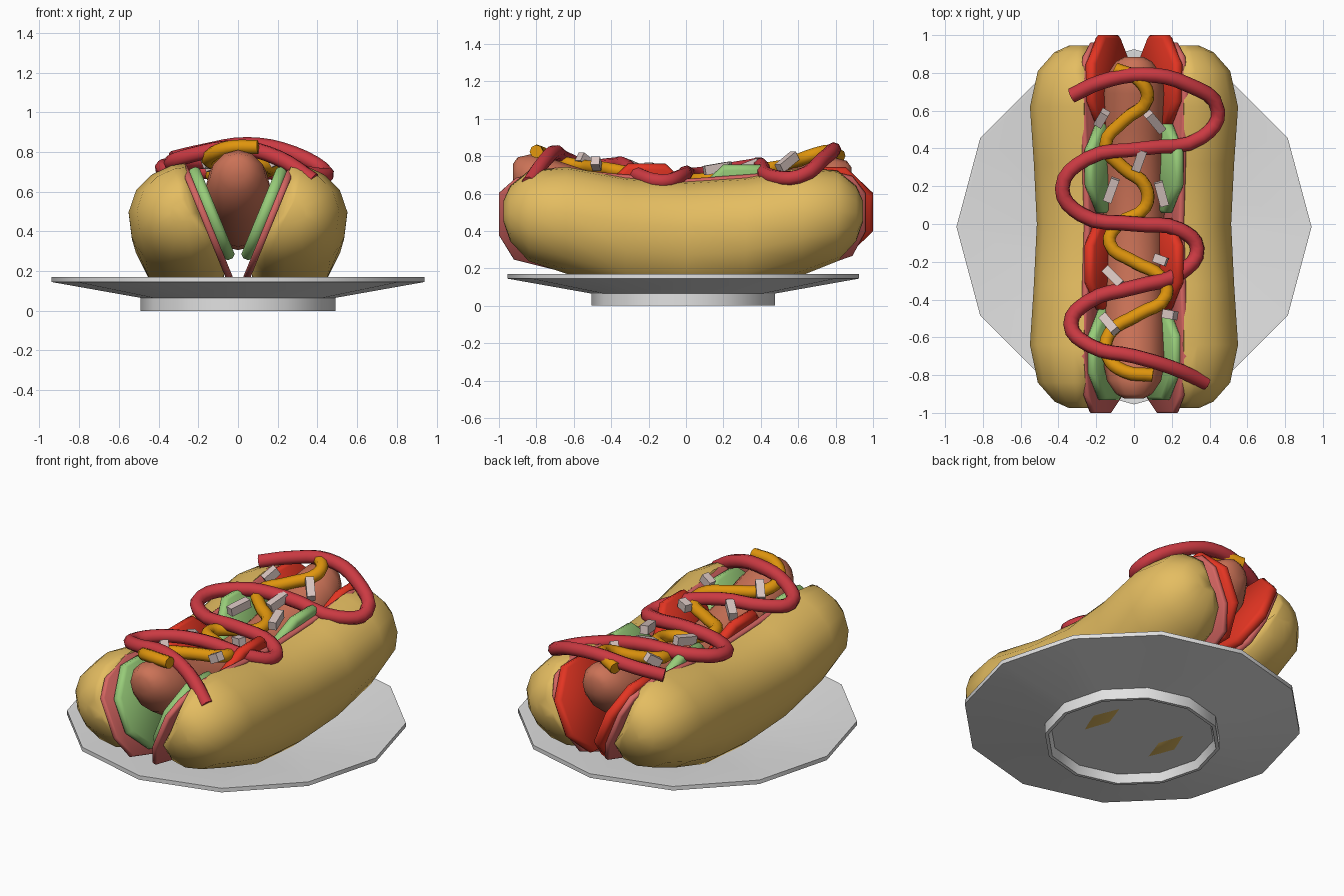
import bpy, bmesh, math
from mathutils import Matrix, Vector

if "Cube" in bpy.data.objects:
    bpy.data.objects.remove(bpy.data.objects["Cube"])


def material(name, r, g, b):
    m = bpy.data.materials.new(name)
    m.diffuse_color = (r, g, b, 1)
    m.use_nodes = True
    m.node_tree.nodes["Principled BSDF"].inputs["Base Color"].default_value = m.diffuse_color
    return m


BUN = material("bread", .78, .51, .12)
SAUSAGE = material("sausage", .60, .17, .095)
KETCHUP = material("ketchup", .60, .042, .055)
MUSTARD = material("mustard", .74, .30, .004)
HAM = material("ham", .66, .13, .12)
GREEN = material("cucumber", .31, .60, .19)
TOMATO = material("tomato", .77, .035, .016)
PLATE = material("plate grey", .76, .76, .76)
ONION = material("onion", .68, .55, .52)


def finish(name, bm, mat, angle=35):
    bmesh.ops.recalc_face_normals(bm, faces=bm.faces)
    me = bpy.data.meshes.new(name)
    bm.to_mesh(me)
    bm.free()
    ob = bpy.data.objects.new(name, me)
    bpy.context.collection.objects.link(ob)
    me.materials.append(mat)
    bpy.ops.object.select_all(action='DESELECT')
    ob.select_set(True)
    bpy.context.view_layer.objects.active = ob
    bpy.ops.object.shade_smooth_by_angle(angle=math.radians(angle))
    return ob


def loft(name, rings, mat, angle):
    """Skin a row of closed rings and cap both ends."""
    bm = bmesh.new()
    rows = [[bm.verts.new(p) for p in ring] for ring in rings]
    n = len(rows[0])
    for a, b in zip(rows, rows[1:]):
        for i in range(n):
            j = (i + 1) % n
            bm.faces.new((a[i], a[j], b[j], b[i]))
    bm.faces.new(rows[0])
    bm.faces.new(rows[-1])
    return finish(name, bm, mat, angle)


SLOPE = math.atan(.41)


def slab(name, outline, side, x0, z0, thick, mat, bevel):
    """Leaning slice: outline in (y, z); x0 is its mid-plane at height z0."""
    bm = bmesh.new()
    normal = Vector((math.cos(SLOPE), 0, -math.sin(SLOPE)))
    verts = []
    for y, z in outline:
        p = Vector((x0 + (z - z0) * math.tan(SLOPE), y, z)) - normal * thick / 2
        verts.append(bm.verts.new(p))
    face = bm.faces.new(verts)
    new = bmesh.ops.extrude_face_region(bm, geom=[face])["geom"]
    bmesh.ops.translate(bm, vec=normal * thick,
                        verts=[v for v in new if isinstance(v, bmesh.types.BMVert)])
    caps = sorted(bm.faces, key=lambda f: -len(f.verts))[:2]
    edges = list({e for f in caps for e in f.edges})
    bmesh.ops.bevel(bm, geom=edges, offset=bevel, segments=1, affect='EDGES')
    for v in bm.verts:
        v.co.x *= side
    return finish(name, bm, mat, 65)


def tube(name, pts, radius, mat):
    """Squeezed sauce line through the given points."""
    cu = bpy.data.curves.new(name, 'CURVE')
    cu.dimensions = '3D'
    cu.bevel_depth = radius
    cu.bevel_resolution = 2
    cu.resolution_u = 4
    cu.use_fill_caps = True
    sp = cu.splines.new('BEZIER')
    sp.bezier_points.add(len(pts) - 1)
    for bp, p in zip(sp.bezier_points, pts):
        bp.co = p
        bp.handle_left_type = bp.handle_right_type = 'AUTO'
    ob = bpy.data.objects.new(name, cu)
    bpy.context.collection.objects.link(ob)
    cu.materials.append(mat)
    bpy.ops.object.select_all(action='DESELECT')
    ob.select_set(True)
    bpy.context.view_layer.objects.active = ob
    bpy.ops.object.convert(target='MESH')
    bpy.ops.object.shade_smooth_by_angle(angle=math.radians(50))


# Plate: twelve-sided lathe with a foot ring
profile = [(.455, .05), (.47, 0), (.49, 0), (.49, .065), (.94, .145),
           (.94, .17), (.92, .17), (.46, .085)]
loft("plate", [[(r * math.cos(k * math.pi / 6), r * math.sin(k * math.pi / 6) - .015, z)
                for k in range(12)] for r, z in profile], PLATE, 32)

# Bun halves: D-shaped section swept along y, ends lifted and rounded
section = [(.265, .665), (.33, .655), (.42, .61), (.495, .53), (.53, .42), (.515, .27),
           (.45, .14), (.35, .06), (.23, .032), (.13, .06), (.07, .15), (.16, .41)]
# each station: y, height scale, width scale
stations = [(-.975, .30, .28), (-.94, .58, .58), (-.84, .88, .92), (-.64, 1, 1.08),
            (-.32, 1, 1.0), (0, .99, .94), (.32, 1, 1.0), (.62, 1, 1.08),
            (.81, .88, .92), (.91, .58, .58), (.945, .30, .28)]
for side, label in ((1, "right"), (-1, "left")):
    rings = []
    for y, s, w in stations:
        bend = min(abs(y) / .63, 1.1) ** 2
        rings.append([(side * (.27 + (x - .27) * (w if x > .27 else s)), y,
                       .39 + (z - .39) * s
                       + bend * (.075 + .06 * max(0, (.39 - z) / .36)))
                      for x, z in section])
    loft("bun_" + label, rings, BUN, 75)

# Ham slices lining the bun
ham = [(-1, .38), (-1, .60), (-.91, .68), (-.7, .735), (-.35, .70), (0, .675), (.35, .70),
       (.7, .735), (.89, .69), (.96, .60), (.96, .40), (.89, .27), (.6, .17), (0, .10),
       (-.6, .17), (-.92, .25)]
for side, label in ((1, "right"), (-1, "left")):
    slab("ham_" + label, ham, side, .045, .17, .035, HAM, .008)
    # Vegetable slices: octagons alternating along the bun
    for i, (y, z0, r, mat) in enumerate(((-.69, .49, .262, GREEN), (-.21, .525, .262, TOMATO),
                                         (.30, .52, .262, GREEN), (.75, .50, .27, TOMATO))):
        octagon = [(y + r * math.cos((k + .5) * math.pi / 4),
                    z0 + r * .95 * math.sin((k + .5) * math.pi / 4)) for k in range(8)]
        kind = "tomato" if mat is TOMATO else "cucumber"
        slab(f"{kind}_slice_{label}_{i}", octagon, side, .135 + (z0 - .495) * .41, z0,
             .06, mat, .016)

# Sausage, bent upwards at both ends
rings = []
for y, s in ((-.925, .30), (-.90, .58), (-.83, .87), (-.72, 1), (-.5, 1), (-.25, 1), (0, 1),
             (.25, 1), (.5, 1), (.69, 1), (.79, .87), (.86, .58), (.885, .30)):
    zc = .475 + .22 * (y / .9) ** 2
    rings.append([(.165 * s * math.cos(k * math.pi / 6), y,
                   zc + .17 * s * math.sin(k * math.pi / 6)) for k in range(12)])
loft("sausage", rings, SAUSAGE, 75)

# Ketchup zigzag
tube("ketchup", [
    (-.33, .68, .765), (-.18, .75, .80), (.05, .79, .835), (.28, .74, .79), (.445, .60, .69),
    (.36, .46, .69), (.05, .40, .75), (-.25, .345, .745), (-.38, .19, .72), (-.28, .05, .70),
    (0, .0, .71), (.24, -.03, .69), (.335, -.13, .665), (.25, -.255, .70), (0, -.335, .755),
    (-.24, -.41, .75), (-.335, -.53, .745), (-.23, -.645, .785), (0, -.70, .82),
    (.20, -.76, .77), (.38, -.84, .655)], .04, KETCHUP)

# Mustard wave
tube("mustard", [
    (-.10, .82, .80), (.03, .76, .825), (.07, .66, .80), (-.05, .55, .755), (-.15, .42, .73),
    (-.06, .30, .71), (.06, .20, .69), (.06, .09, .675), (-.08, .0, .675), (-.13, -.10, .685),
    (0, -.20, .69), (.14, -.28, .705), (.17, -.38, .725), (.02, -.48, .74), (-.13, -.58, .75),
    (-.14, -.70, .78), (-.05, -.78, .82), (.10, -.80, .825)], .036, MUSTARD)

# Onion pieces: x, y, turn in degrees, length
for i, (x, y, turn, length) in enumerate((
        (-.17, .56, -30, .09), (.11, .54, 40, .13), (.03, .34, -20, .12), (-.12, .18, -20, .13),
        (.145, .16, 15, .13), (.14, -.19, 70, .07), (-.11, -.28, 45, .12),
        (.19, -.48, 80, .07), (-.13, -.53, 40, .12))):
    bm = bmesh.new()
    place = (Matrix.Translation((x, y, .73 + .13 * y * y))
             @ Matrix.Rotation(math.radians(turn), 4, 'Z')
             @ Matrix.Rotation(math.radians(60 * y), 4, 'X')
             @ Matrix.Diagonal((.047, length, .05, 1)))
    bmesh.ops.create_cube(bm, size=1, matrix=place)
    finish(f"onion_piece_{i}", bm, ONION)
